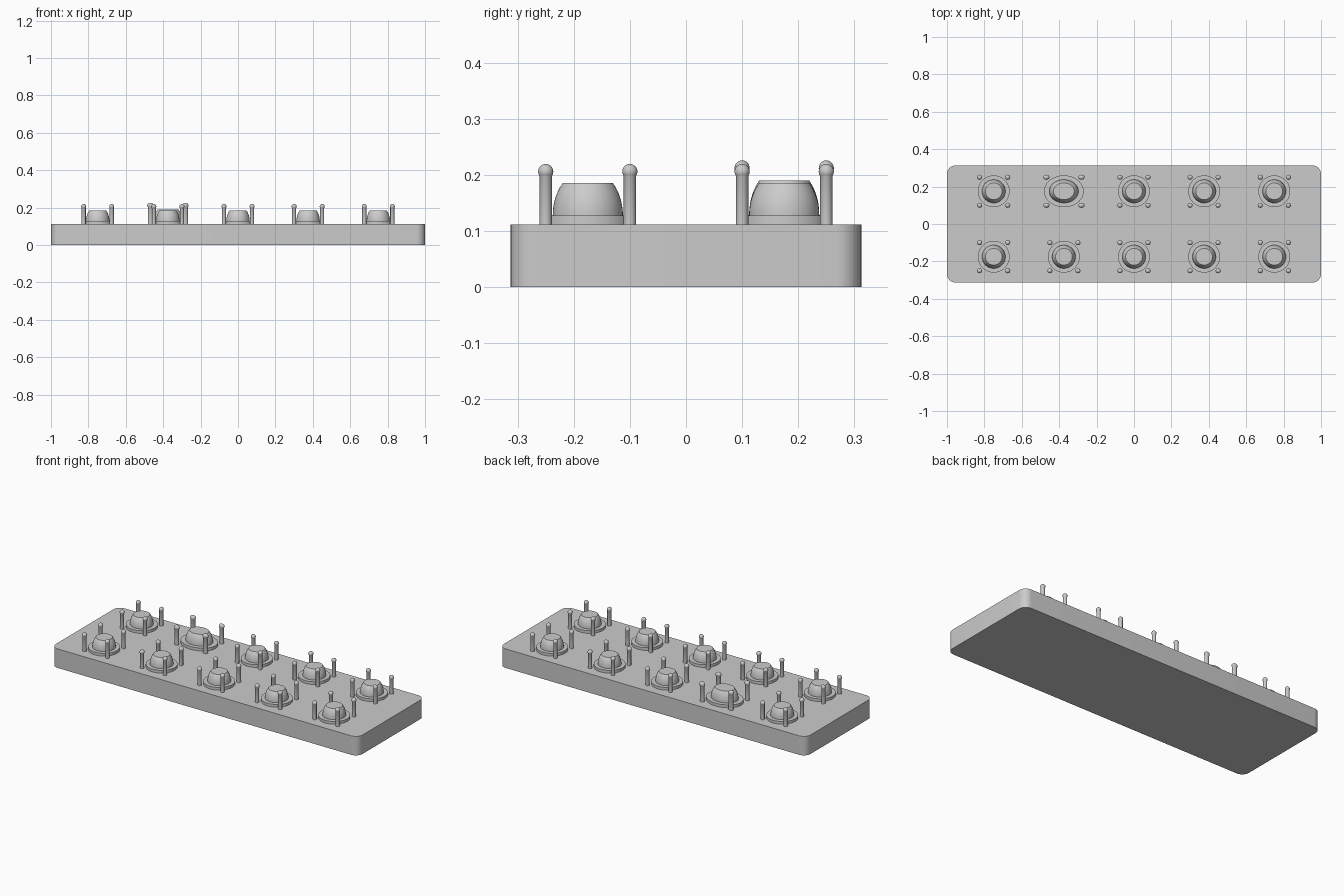
import bpy
import bmesh
import math

cube = bpy.data.objects.get("Cube")
if cube:
    bpy.data.objects.remove(cube, do_unlink=True)

grey = bpy.data.materials.new("light grey")
grey.use_nodes = True
colour = (0.6, 0.6, 0.6, 1)
grey.diffuse_color = colour
grey.node_tree.nodes["Principled BSDF"].inputs["Base Color"].default_value = colour

HEIGHT = 0.112      # top of the plate
SPACING = 0.375     # between columns
ROW = 0.175         # row distance from centre
POST = 0.075        # post distance from stud centre


def finish(bm, name, location=(0, 0, 0), scale=(1, 1, 1)):
    """Turn a bmesh into a smooth object with sharp edges kept."""
    bmesh.ops.recalc_face_normals(bm, faces=bm.faces)
    mesh = bpy.data.meshes.new(name)
    bm.to_mesh(mesh)
    bm.free()
    mesh.materials.append(grey)
    obj = bpy.data.objects.new(name, mesh)
    bpy.context.collection.objects.link(obj)
    obj.location, obj.scale = location, scale
    bpy.ops.object.select_all(action='DESELECT')
    obj.select_set(True)
    bpy.context.view_layer.objects.active = obj
    bpy.ops.object.shade_smooth_by_angle(angle=math.radians(35))
    return obj


def lathe(profile, name, location, scale, sides=48):
    """Spin (radius, height) points round z, closing both ends."""
    bm = bmesh.new()
    rings = []
    for r, z in profile:
        if r < 1e-5:
            rings.append([bm.verts.new((0, 0, z))] * sides)
            continue
        rings.append([bm.verts.new((r * math.cos(math.tau * i / sides),
                                    r * math.sin(math.tau * i / sides), z))
                      for i in range(sides)])
    for low, high in zip(rings, rings[1:]):
        for i in range(sides):
            j = (i + 1) % sides
            corners = dict.fromkeys((low[i], low[j], high[j], high[i]))
            bm.faces.new(list(corners))
    for ring in (rings[0], rings[-1]):
        if ring[0] is not ring[1]:
            bm.faces.new(ring)
    return finish(bm, name, location, scale)


# Plate with rounded upright corners
bm = bmesh.new()
bmesh.ops.create_cube(bm, size=1)
bmesh.ops.scale(bm, vec=(2, 0.625, HEIGHT), verts=bm.verts)
upright = [e for e in bm.edges if abs(e.verts[0].co.z - e.verts[1].co.z) > 0.01]
bmesh.ops.bevel(bm, geom=upright, offset=0.045, segments=10, profile=0.5,
                affect='EDGES')
finish(bm, "base_plate", (0, 0, HEIGHT / 2))

# Profiles, measured up from the plate
flange = [(0.085, -0.002), (0.085, 0.016)]
arc = [math.asin(0.7) * i / 10 for i in range(11)]
dome = [(0.0625 * math.cos(a), 0.016 + 0.082 * math.sin(a)) for a in arc]
BALL, STEM, CENTRE = 0.0135, 0.011, 0.094
start = -math.acos(STEM / BALL)
swing = [start + (math.pi / 2 - start) * i / 10 for i in range(11)]
post = [(STEM, -0.002)]
post += [(BALL * math.cos(a), CENTRE + BALL * math.sin(a)) for a in swing]

# Two rows of five studs, each with four ball-topped posts
for row, side in (("front", -1), ("back", 1)):
    for column in range(-2, 3):
        # One stud in the back row is stretched sideways
        wide = side == 1 and column == -1
        scale = (1.25, 1, 1.06) if wide else (1, 1, 1)
        x, y = column * SPACING, side * ROW
        tag = f"{row}_{column + 3}"
        lathe(flange, f"flange_{tag}", (x, y, HEIGHT), scale)
        lathe(dome, f"dome_{tag}", (x, y, HEIGHT), scale)
        for n, (sx, sy) in enumerate(((-1, -1), (1, -1), (1, 1), (-1, 1))):
            place = (x + sx * POST * scale[0], y + sy * POST, HEIGHT)
            lathe(post, f"post_{tag}_{n + 1}", place, scale, sides=20)
